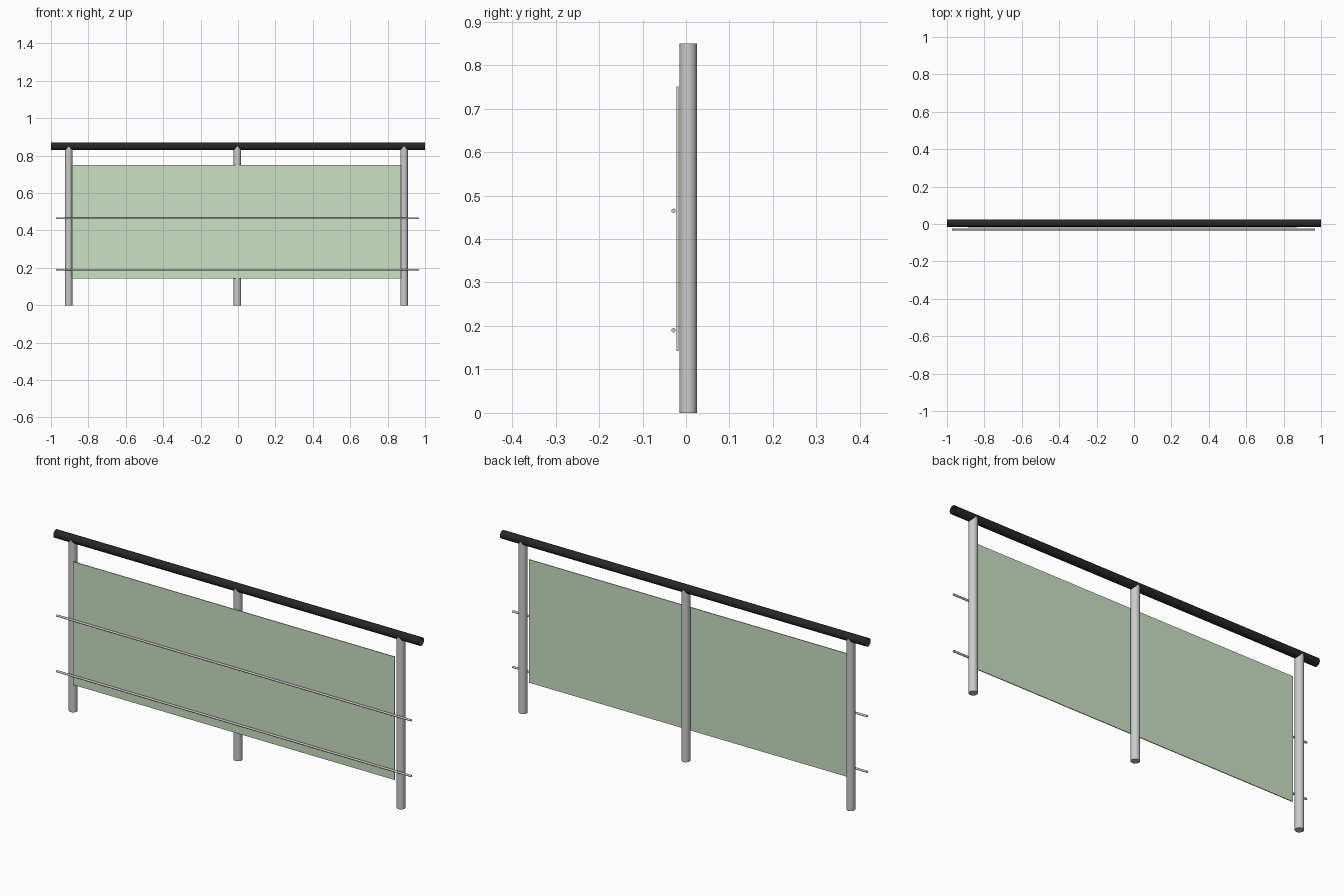
import bpy
from math import pi

if "Cube" in bpy.data.objects:
    bpy.data.objects.remove(bpy.data.objects["Cube"])


def material(name, rgb):
    m = bpy.data.materials.new(name)
    m.diffuse_color = (*rgb, 1)
    m.use_nodes = True
    m.node_tree.nodes["Principled BSDF"].inputs["Base Color"].default_value = m.diffuse_color
    return m


def tube(name, radius, length, center, along_x=False, sides=32, fill='NGON', mat=None):
    bpy.ops.mesh.primitive_cylinder_add(
        vertices=sides, radius=radius, depth=length, end_fill_type=fill,
        location=center, rotation=(0, pi / 2 if along_x else 0, 0))
    ob = bpy.context.object
    ob.name = name
    bpy.ops.object.shade_smooth_by_angle()
    if mat:
        ob.data.materials.append(mat)
    return ob


black = material("black", (0.02, 0.02, 0.02))
green = material("green", (0.6, 0.75, 0.54))

# Upright posts
for name, x in (("left", -0.905), ("middle", -0.003), ("right", 0.888)):
    tube(name + "_post", 0.02, 0.85, (x, 0.005, 0.425))

# Open-ended handrail
tube("handrail", 0.02, 2.0, (0, 0.005, 0.85), True, fill='NOTHING', mat=black)

# Thin horizontal rods in front of the panel
for name, z in (("lower", 0.19), ("upper", 0.465)):
    tube(name + "_rod", 0.005, 1.94, (-0.002, -0.0285, z), True, sides=16)

# Infill panel
bpy.ops.mesh.primitive_cube_add(size=1, location=(-0.008, -0.0195, 0.4465))
panel = bpy.context.object
panel.name = "infill_panel"
panel.scale = (1.76, 0.004, 0.609)
bpy.ops.object.transform_apply(location=False, rotation=False, scale=True)
panel.data.materials.append(green)
